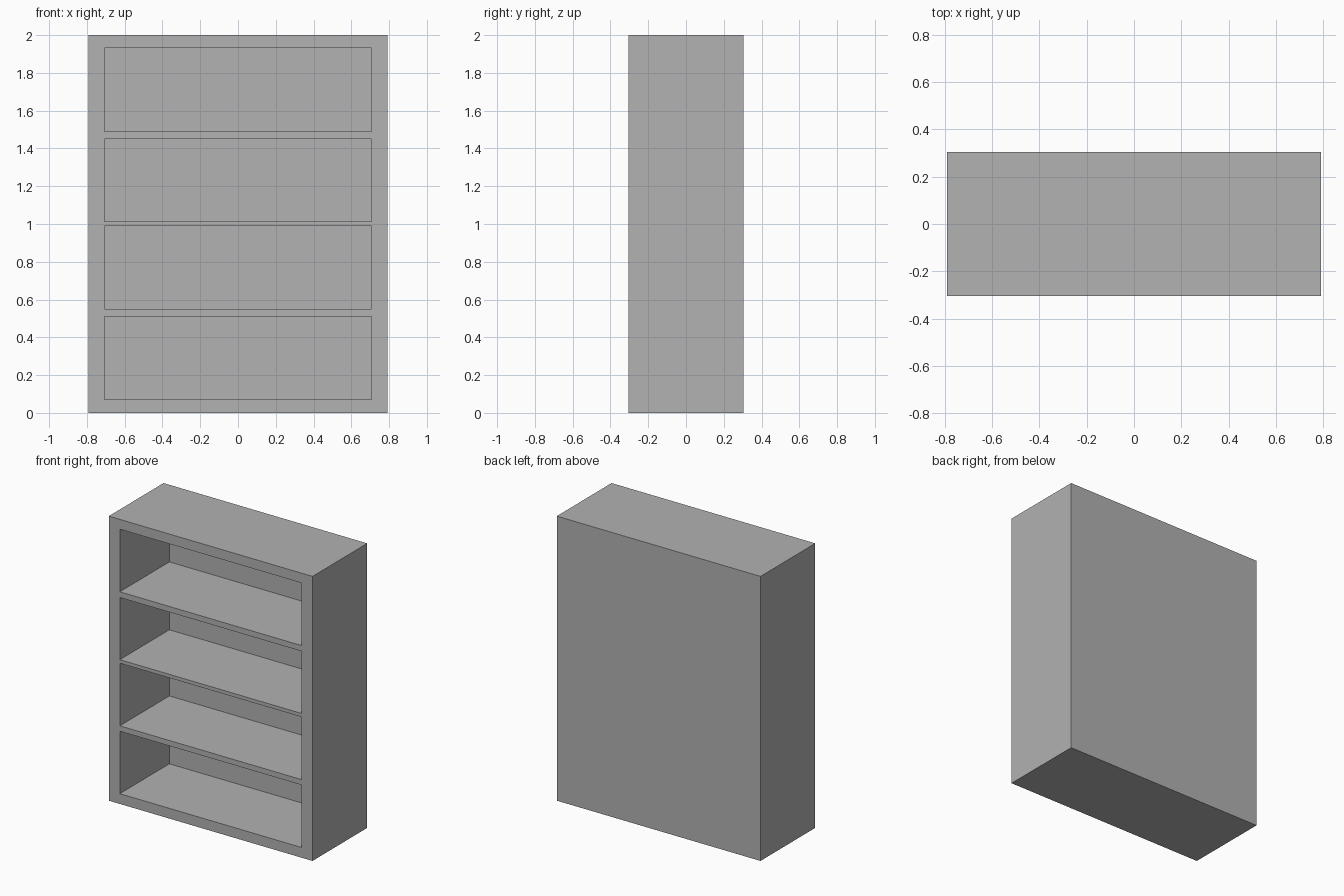
import bpy
import bmesh
from mathutils import Vector

if "Cube" in bpy.data.objects:
    bpy.data.objects.remove(bpy.data.objects["Cube"])

# Overall size and compartment layout
HALF_W, HALF_D, HEIGHT = 0.792, 0.304, 2.0
INNER_W = 0.706
RECESS = 0.55
BAYS = [(0.072, 0.511), (0.549, 0.989), (1.014, 1.451), (1.491, 1.931)]

grey = bpy.data.materials.new("grey")
grey.diffuse_color = (0.445, 0.445, 0.445, 1)
grey.use_nodes = True
grey.node_tree.nodes["Principled BSDF"].inputs["Base Color"].default_value = grey.diffuse_color

# Solid carcass block
bm = bmesh.new()
bmesh.ops.create_cube(bm, size=1)
for v in bm.verts:
    v.co = Vector((v.co.x * 2 * HALF_W, v.co.y * 2 * HALF_D, (v.co.z + 0.5) * HEIGHT))


def front_faces():
    return [f for f in bm.faces if f.normal.y < -0.9]


def slice_front(point, normal):
    """Score the front face along a plane."""
    faces = front_faces()
    edges = {e for f in faces for e in f.edges}
    verts = {v for f in faces for v in f.verts}
    bmesh.ops.bisect_plane(bm, geom=faces + list(edges) + list(verts),
                           plane_co=point, plane_no=normal, dist=1e-5)
    bm.normal_update()


# Score the outlines of the open compartments
bm.normal_update()
for x in (-INNER_W, INNER_W):
    slice_front((x, 0, 0), (1, 0, 0))
for bay in BAYS:
    for z in bay:
        slice_front((0, 0, z), (0, 0, 1))

# Push each compartment back, leaving shelves, sides and a back panel
for low, high in BAYS:
    for f in front_faces():
        c = f.calc_center_median()
        if abs(c.x) < INNER_W and low < c.z < high:
            result = bmesh.ops.extrude_discrete_faces(bm, faces=[f])
            # Bridge the moved panel to its rim
            panel = result["faces"][0]
            bmesh.ops.translate(bm, verts=list(panel.verts), vec=(0, RECESS, 0))
            break
    bm.normal_update()

bmesh.ops.recalc_face_normals(bm, faces=bm.faces)
mesh = bpy.data.meshes.new("bookcase")
bm.to_mesh(mesh)
bm.free()
mesh.materials.append(grey)
bookcase = bpy.data.objects.new("bookcase", mesh)
bpy.context.collection.objects.link(bookcase)
